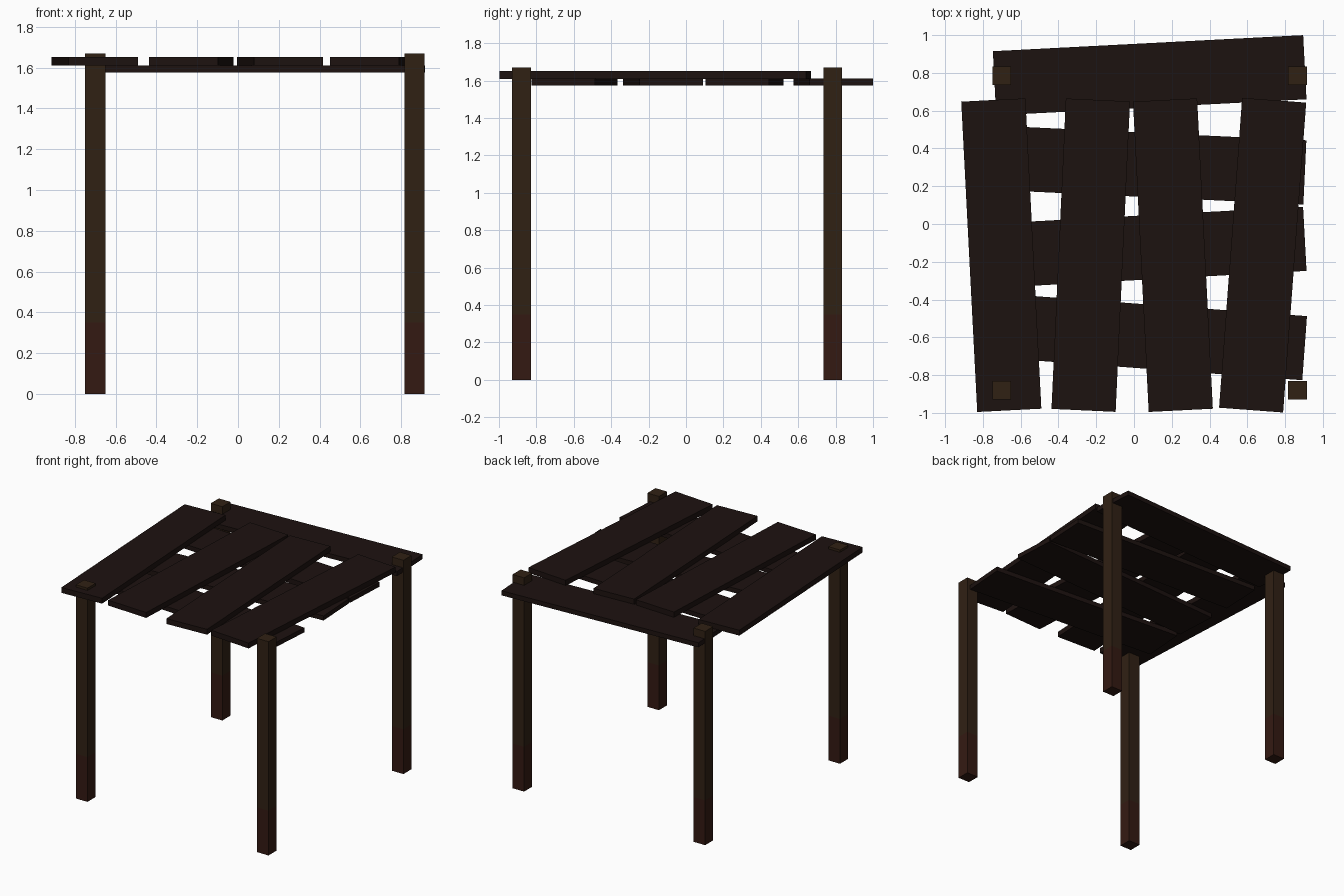
import bpy, bmesh
from math import radians

if "Cube" in bpy.data.objects:
    bpy.data.objects.remove(bpy.data.objects["Cube"])


def material(name, rgb):
    m = bpy.data.materials.new(name)
    m.diffuse_color = (*rgb, 1)
    m.use_nodes = True
    m.node_tree.nodes["Principled BSDF"].inputs["Base Color"].default_value = m.diffuse_color
    return m


PLANK = material("dark_plank", (0.012, 0.006, 0.005))
POST = material("post_wood", (0.030, 0.015, 0.007))
STAIN = material("post_stained_base", (0.034, 0.010, 0.006))


def box(name, size, loc, angle, mats):
    bm = bmesh.new()
    bmesh.ops.create_cube(bm, size=1)
    bmesh.ops.scale(bm, vec=size, verts=bm.verts)
    me = bpy.data.meshes.new(name)
    bm.to_mesh(me)
    bm.free()
    for m in mats:
        me.materials.append(m)
    ob = bpy.data.objects.new(name, me)
    ob.location = loc
    ob.rotation_euler.z = radians(angle)
    bpy.context.collection.objects.link(ob)
    return ob


# Corner posts, poking through the roof, with a darker red base
H = 1.67
for side, x in (("left", -0.70), ("right", 0.865)):
    for end, y in (("front", -0.88), ("back", 0.785)):
        post = box(f"{end}_{side}_post", (0.1, 0.1, H), (x, y, H / 2), 0, (POST, STAIN))
        bm = bmesh.new()
        bm.from_mesh(post.data)
        bmesh.ops.bisect_plane(bm, geom=bm.verts[:] + bm.edges[:] + bm.faces[:],
                               plane_co=(0, 0, 0.35 - H / 2), plane_no=(0, 0, 1))
        for f in bm.faces:
            f.material_index = int(f.calc_center_median().z < 0.35 - H / 2)
        bm.to_mesh(post.data)
        bm.free()

# Lower cross planks, running side to side at uneven angles
for i, (y, a) in enumerate(((0.7875, 2.96), (0.312, -2.7), (-0.123, 3.1), (-0.597, -4.2))):
    box(f"lower_plank_{i + 1}", (1.645, 0.34, 0.036), (0.083, y, 1.593), a, (PLANK,))

# Upper roof planks, running front to back at uneven angles
for i, (x, a) in enumerate(((-0.7025, 2.95), (-0.229, -2.65), (0.206, 2.9), (0.681, -4.26))):
    box(f"upper_plank_{i + 1}", (0.34, 1.645, 0.042), (x, -0.165, 1.631), a, (PLANK,))
